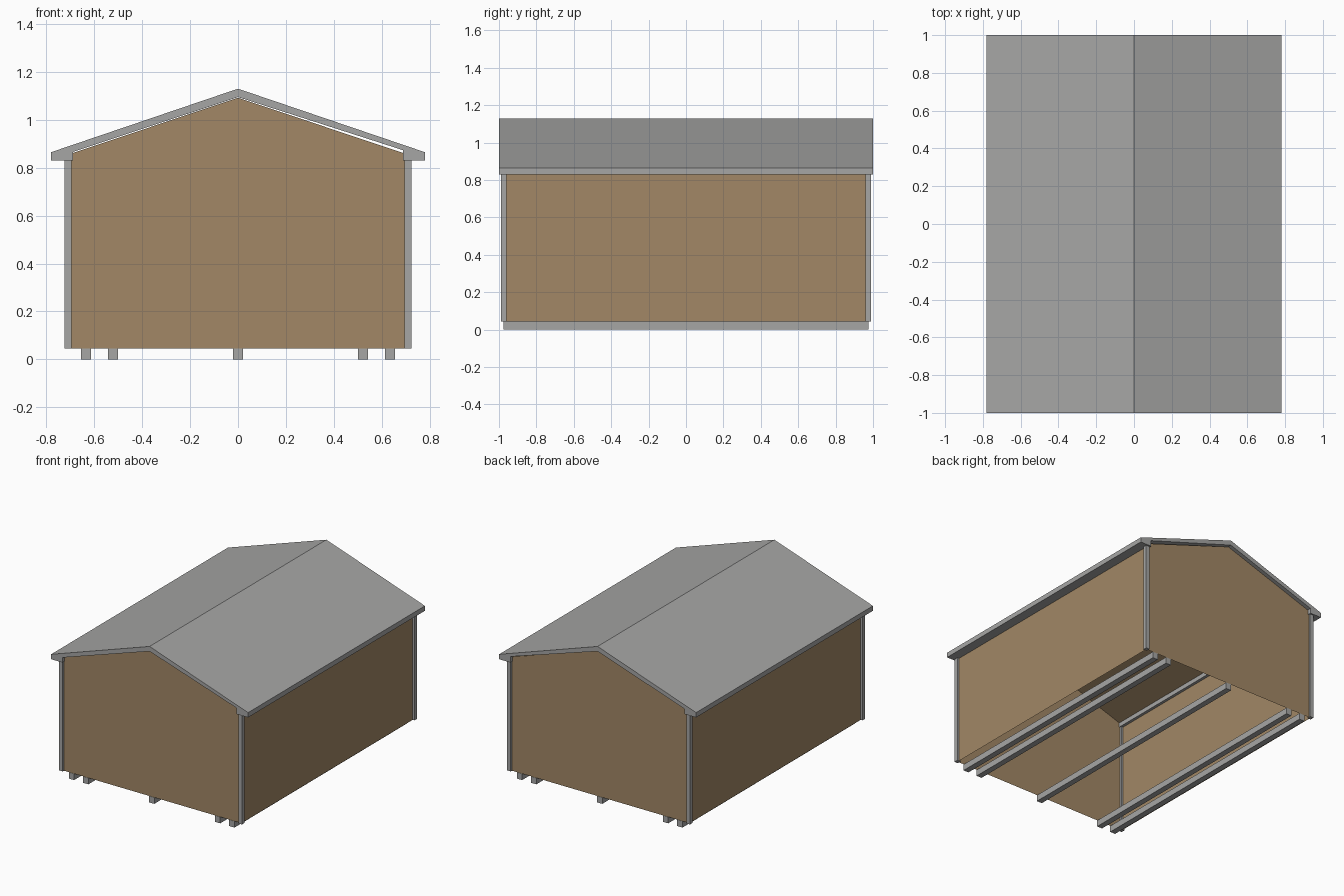
import bpy

if "Cube" in bpy.data.objects:
    bpy.data.objects.remove(bpy.data.objects["Cube"])


def material(name, color):
    m = bpy.data.materials.new(name)
    m.diffuse_color = (*color, 1)
    m.use_nodes = True
    m.node_tree.nodes["Principled BSDF"].inputs["Base Color"].default_value = m.diffuse_color
    return m


GREY = material("grey", (0.38, 0.38, 0.375))
BROWN = material("brown", (0.36, 0.245, 0.132))


def make_object(name, verts, faces, mat):
    mesh = bpy.data.meshes.new(name)
    mesh.from_pydata(verts, [], faces)
    mesh.materials.append(mat)
    obj = bpy.data.objects.new(name, mesh)
    bpy.context.collection.objects.link(obj)
    return obj


def extrude_profile(name, profile, half_y, mat, open_edge=None):
    """Extrude an xz outline along y; one side strip can stay open."""
    n = len(profile)
    verts = [(x, y, z) for y in (-half_y, half_y) for x, z in profile]
    faces = [list(range(n)), list(range(2 * n - 1, n - 1, -1))]
    for i in range(n):
        if i != open_edge:
            j = (i + 1) % n
            faces.append([j, i, i + n, j + n])
    return make_object(name, verts, faces, mat)


def box(name, x0, x1, y0, y1, z0, z1, mat):
    obj = extrude_profile(name, [(x0, z0), (x1, z0), (x1, z1), (x0, z1)],
                          (y1 - y0) / 2, mat)
    obj.location.y = (y0 + y1) / 2
    return obj


# Thin walls with gables and sloped ceiling, open at the bottom
extrude_profile("walls", [(-0.71, 0.045), (0.71, 0.045), (0.71, 0.855),
                          (0, 1.092), (-0.71, 0.855)], 0.975, BROWN, open_edge=0)

# Gabled roof with thickened eaves
extrude_profile("roof", [(0.69, 0.83), (0.78, 0.83), (0.78, 0.865), (0, 1.13),
                         (-0.78, 0.865), (-0.78, 0.83), (-0.69, 0.83),
                         (-0.69, 0.866), (0, 1.095), (0.69, 0.873)], 1.0, GREY)

# Corner posts
for sx in (-1, 1):
    for sy in (-1, 1):
        cx, cy = sx * 0.71, sy * 0.975
        box("corner_post", cx - 0.014, cx + 0.014, cy - 0.014, cy + 0.014,
            0.045, 0.83, GREY)

# Floor runners
for x in (-0.635, -0.522, 0, 0.522, 0.635):
    box("floor_runner", x - 0.021, x + 0.021, -0.977, 0.977, 0, 0.045, GREY)
